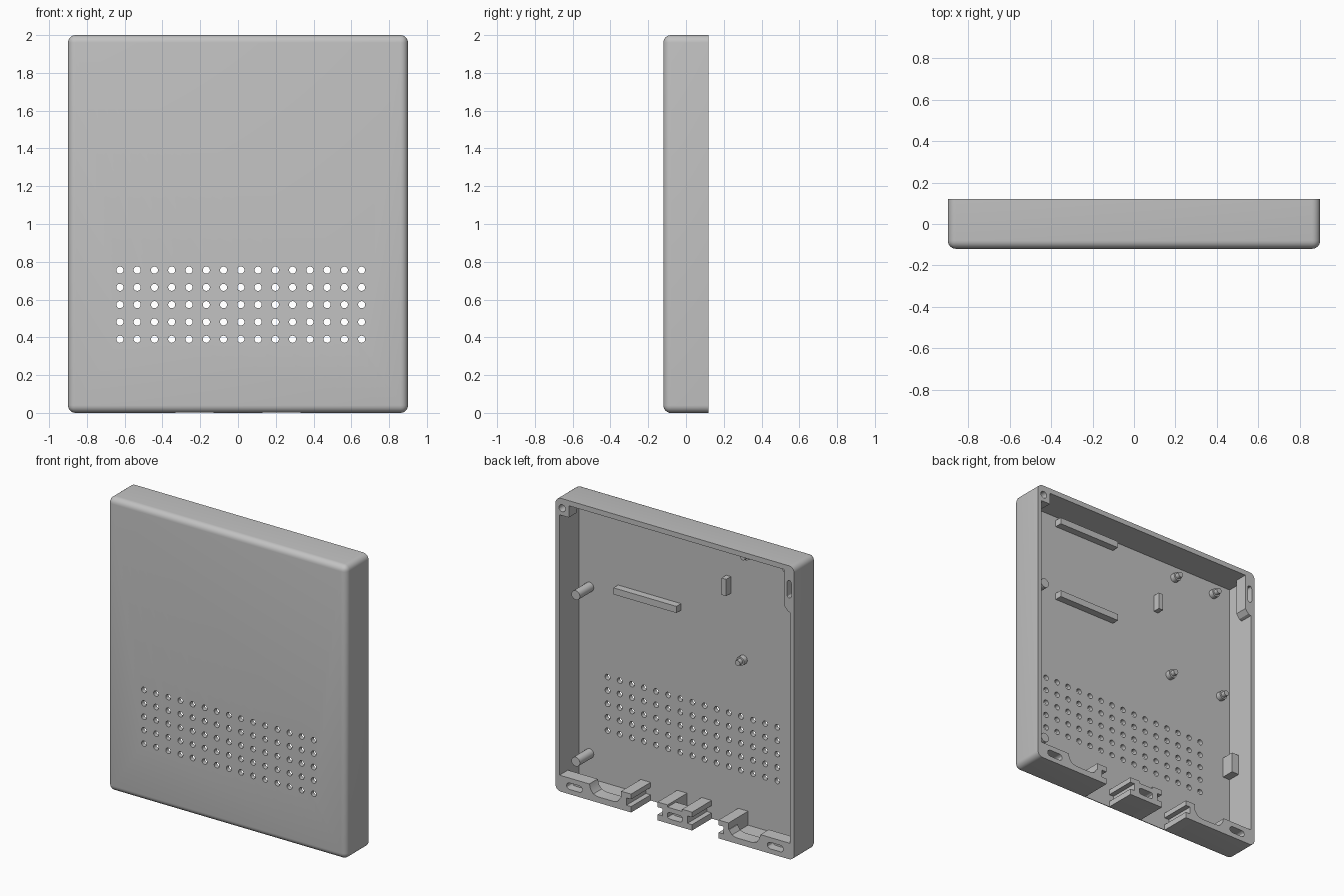
import bpy, bmesh, math
from mathutils import Matrix, Vector

if "Cube" in bpy.data.objects:
    bpy.data.objects.remove(bpy.data.objects["Cube"])

grey = bpy.data.materials.new("plain_grey")
grey.diffuse_color = (0.54, 0.54, 0.54, 1)
grey.use_nodes = True
grey.node_tree.nodes["Principled BSDF"].inputs["Base Color"].default_value = grey.diffuse_color

BACK, FLOOR = 0.12, -0.09          # open rim and inner face of the front panel


def finish(name, bm):
    bmesh.ops.recalc_face_normals(bm, faces=bm.faces)
    me = bpy.data.meshes.new(name)
    bm.to_mesh(me)
    bm.free()
    me.materials.append(grey)
    ob = bpy.data.objects.new(name, me)
    bpy.context.collection.objects.link(ob)
    return ob


def add_box(bm, x0, x1, y0, y1, z0, z1):
    m = Matrix.Translation(((x0 + x1) / 2, (y0 + y1) / 2, (z0 + z1) / 2))
    m = m @ Matrix.Diagonal((x1 - x0, y1 - y0, z1 - z0, 1))
    bmesh.ops.create_cube(bm, size=1, matrix=m)


def add_rod(bm, x, z, r, y0, y1, n=16):
    m = Matrix.Translation((x, (y0 + y1) / 2, z)) @ Matrix.Rotation(math.pi / 2, 4, 'X')
    bmesh.ops.create_cone(bm, cap_ends=True, segments=n, radius1=r, radius2=r,
                          depth=y1 - y0, matrix=m)


def add_prism(bm, pts, y0, y1):
    face = bm.faces.new([bm.verts.new((x, y0, z)) for x, z in pts])
    ext = bmesh.ops.extrude_face_region(bm, geom=[face])
    verts = [v for v in ext["geom"] if isinstance(v, bmesh.types.BMVert)]
    bmesh.ops.translate(bm, vec=Vector((0, y1 - y0, 0)), verts=verts)


def box(name, *dims):
    bm = bmesh.new()
    add_box(bm, *dims)
    return finish(name, bm)


def prism(name, pts, y0, y1):
    bm = bmesh.new()
    add_prism(bm, pts, y0, y1)
    return finish(name, bm)


def capsule(x, z, half, r, upright=False):
    pts = []
    for i in range(14):
        a = math.pi * (i if i < 7 else i - 1) / 6 - math.pi / 2
        u = r * math.cos(a) + (half - r if i < 7 else r - half)
        v = r * math.sin(a)
        pts.append((x - v, z + u) if upright else (x + u, z + v))
    return pts


def cut(target, cutter):
    cutter.hide_render = True
    mod = target.modifiers.new("cut", 'BOOLEAN')
    mod.operation, mod.solver, mod.object = 'DIFFERENCE', 'EXACT', cutter
    bpy.context.view_layer.objects.active = target
    bpy.ops.object.modifier_apply(modifier=mod.name)
    bpy.data.objects.remove(cutter)


# Case shell: rounded everywhere except at the open back rim
bm = bmesh.new()
add_box(bm, -0.9, 0.9, -0.12, BACK, 0, 2)
edges = [e for e in bm.edges if not all(v.co.y > 0 for v in e.verts)]
bmesh.ops.bevel(bm, geom=edges, offset=0.04, segments=6, profile=0.5, affect='EDGES')
shell = finish("case_shell", bm)
cut(shell, box("cavity_cutter", -0.87, 0.87, FLOOR, 0.3, 0.03, 1.965))

# Grid of vent holes
bm = bmesh.new()
for col in range(15):
    for row in range(5):
        add_rod(bm, -0.625 + col * 0.0914, 0.39 + row * 0.0915, 0.019, -0.2, 0, 14)
cut(shell, finish("vent_cutter", bm))

# Two port openings through the bottom wall
bm = bmesh.new()
for s in (-1, 1):
    add_box(bm, s * 0.23 - 0.1, s * 0.23 + 0.1, FLOOR, 0.3, -0.1, 0.1)
cut(shell, finish("port_cutter", bm))

# Latch slots in the rim, shared by the shell and the ledges
def slot_cutter():
    bm = bmesh.new()
    for x in (-0.757, 0, 0.757):
        add_prism(bm, capsule(x, 0.055, 0.06, 0.022), 0.06, 0.2)
    add_prism(bm, capsule(-0.862, 1.84, 0.06, 0.016, True), 0.06, 0.2)
    return finish("slot_cutter", bm)


# Bottom ledges, dipping between the latch block and the port track
ledge = [(0.88, 0.01), (0.88, 0.11), (0.645, 0.11), (0.635, 0.075), (0.615, 0.05),
         (0.58, 0.04), (0.46, 0.04), (0.43, 0.05), (0.41, 0.08), (0.39, 0.08), (0.39, 0.002)]
parts = [shell]
for s, side in ((1, "right"), (-1, "left")):
    parts.append(prism(side + "_bottom_ledge", [(s * x, z) for x, z in ledge], 0.03, BACK))
parts.append(box("centre_bottom_ledge", -0.08, 0.08, 0.03, BACK, 0.002, 0.11))

# Grooved tracks on both edges of each port
track = [(0, 0), (0.075, 0), (0.075, 0.125), (0, 0.125),
         (0, 0.09), (0.035, 0.09), (0.035, 0.04), (0, 0.04)]
for s, side in ((1, "right"), (-1, "left")):
    prism(side + "_outer_port_track", [(s * (0.33 + x), z) for x, z in track], FLOOR, BACK)
    prism(side + "_inner_port_track", [(s * (0.13 - x), z) for x, z in track], FLOOR, BACK)

# Latch block and screw boss in the upper corners
parts.append(prism("upper_latch_block", [(-0.88, 1.97), (-0.88, 1.68), (-0.85, 1.69),
                                         (-0.825, 1.72), (-0.825, 1.97)], 0.03, BACK))
boss = box("corner_screw_boss", 0.80, 0.88, 0.03, BACK, 1.885, 1.97)
for ob in (shell, boss):
    bm = bmesh.new()
    add_rod(bm, 0.85, 1.935, 0.024, 0.05, 0.2)
    cut(ob, finish("screw_cutter", bm))
for ob in parts:
    cut(ob, slot_cutter())

# Ribs and stops on the inner face of the front panel
box("upper_rib", 0.10, 0.575, FLOOR - 0.01, -0.04, 1.895, 1.94)
box("middle_rib", 0.10, 0.575, FLOOR - 0.01, -0.04, 1.36, 1.405)
box("upright_rib", -0.275, -0.24, FLOOR - 0.01, -0.04, 1.575, 1.69)
box("side_stop", -0.88, -0.815, FLOOR - 0.01, 0.0, 0.57, 0.71)

# Long support pegs
for i, z in enumerate((0.2, 1.335)):
    bm = bmesh.new()
    add_rod(bm, 0.79, z, 0.032, FLOOR - 0.01, 0.06)
    finish("long_peg_%d" % (i + 1), bm)

# Short stepped locating pins
for i, (x, z) in enumerate(((-0.41, 1.88), (-0.73, 1.88), (-0.37, 1.15), (-0.79, 1.15))):
    bm = bmesh.new()
    add_rod(bm, x, z, 0.03, FLOOR - 0.01, -0.055)
    add_rod(bm, x, z, 0.019, -0.056, -0.025)
    finish("short_pin_%d" % (i + 1), bm)

# Smooth the rounded parts, keep hard edges
bpy.ops.object.select_all(action='SELECT')
bpy.context.view_layer.objects.active = shell
bpy.ops.object.shade_smooth_by_angle(angle=math.radians(30))
